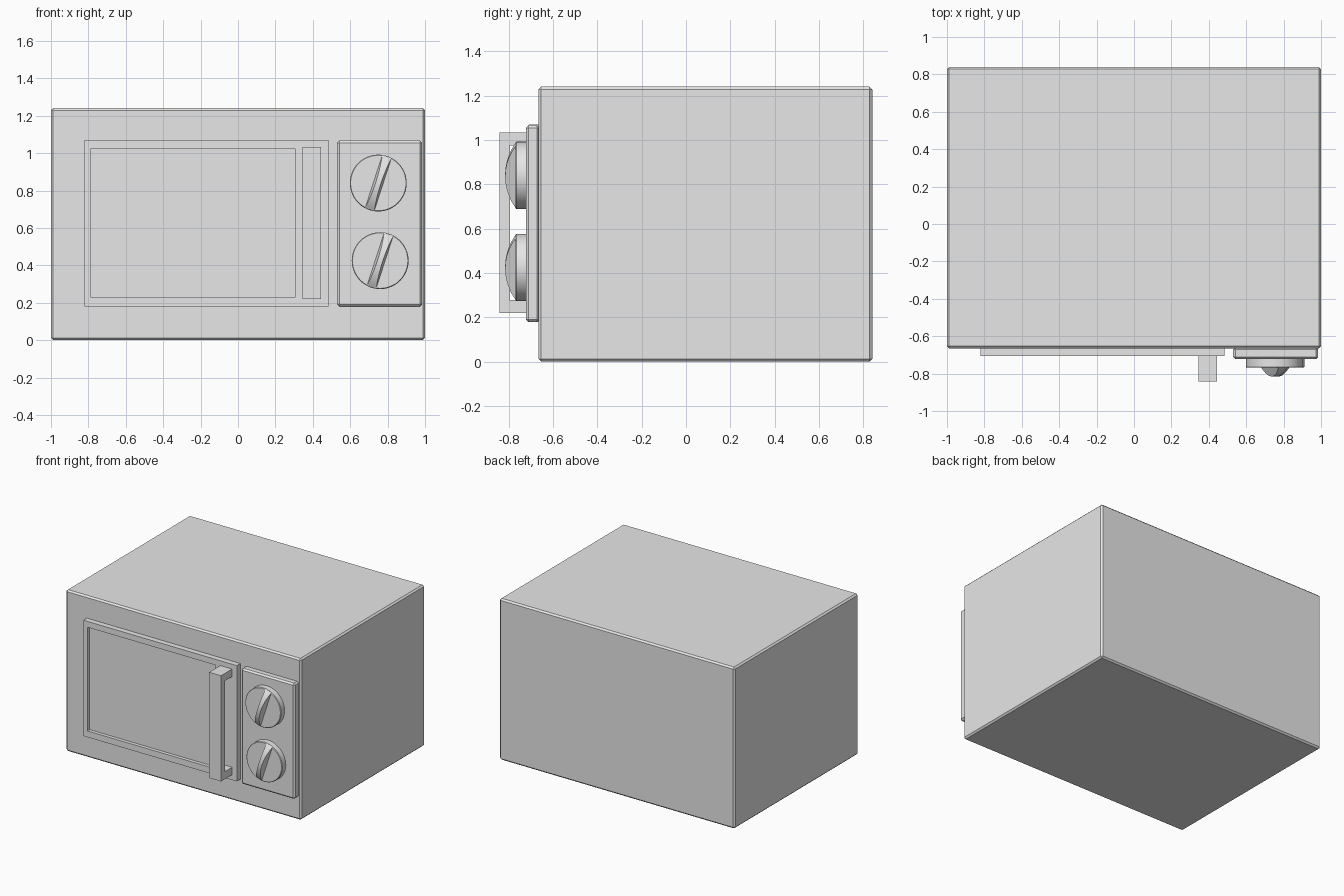
import bpy, math
from mathutils import Matrix

cube = bpy.data.objects.get("Cube")
if cube:
    bpy.data.objects.remove(cube, do_unlink=True)

GREY = (0.8, 0.8, 0.8, 1)
mat = bpy.data.materials.new("plain grey")
mat.use_nodes = True
mat.diffuse_color = GREY
mat.node_tree.nodes["Principled BSDF"].inputs["Base Color"].default_value = GREY


def bevel(obj, width, segments=1):
    mod = obj.modifiers.new("edge_bevel", "BEVEL")
    mod.width, mod.segments = width, segments
    mod.limit_method = "ANGLE"


def mesh_object(name, verts, faces):
    mesh = bpy.data.meshes.new(name)
    mesh.from_pydata(verts, [], faces)
    obj = bpy.data.objects.new(name, mesh)
    bpy.context.collection.objects.link(obj)
    mesh.materials.append(mat)
    return obj


def box(name, xs, ys, zs, edge=0):
    verts = [(x, y, z) for x in xs for y in ys for z in zs]
    faces = [(0, 1, 3, 2), (4, 6, 7, 5), (0, 4, 5, 1),
             (2, 3, 7, 6), (0, 2, 6, 4), (1, 5, 7, 3)]
    obj = mesh_object(name, verts, faces)
    if edge:
        bevel(obj, edge)
    return obj


def extrude(name, outline, y_front, y_back):
    """Closed prism along y from an outline of (x, z) points."""
    n = len(outline)
    verts = [(x, y, z) for y in (y_front, y_back) for x, z in outline]
    faces = [tuple(range(n)), tuple(range(2 * n - 1, n - 1, -1))]
    faces += [(i, i + n, (i + 1) % n + n, (i + 1) % n) for i in range(n)]
    return mesh_object(name, verts, faces)


# Cabinet
box("cabinet", (-1, 1), (-0.665, 0.84), (0, 1.24), 0.012)

# Door: frame around a sunken window
def rectangle(x0, x1, z0, z1, y):
    return [(x0, y, z0), (x1, y, z0), (x1, y, z1), (x0, y, z1)]


outer = (-0.82, 0.485, 0.18, 1.07)
inner = (-0.785, 0.305, 0.228, 1.025)
rings = (rectangle(*outer, -0.66) + rectangle(*outer, -0.707)
         + rectangle(*inner, -0.707) + rectangle(*inner, -0.68))
door_faces = [(r * 4 + i, r * 4 + (i + 1) % 4, r * 4 + 4 + (i + 1) % 4, r * 4 + 4 + i)
              for r in range(3) for i in range(4)]
door_faces = [f[::-1] for f in door_faces] + [(12, 13, 14, 15), (3, 2, 1, 0)]
mesh_object("door", rings, [f[::-1] if len(f) == 4 and f[0] not in (12, 3) else f
                            for f in door_faces])

# Handle: bracket with a grip and two feet, drawn in (y, z)
bracket = [(-0.7, 0.22), (-0.842, 0.22), (-0.842, 1.033), (-0.7, 1.033),
           (-0.7, 0.975), (-0.795, 0.975), (-0.795, 0.278), (-0.7, 0.278)]
handle = extrude("door_handle", bracket, -0.445, -0.345)
handle.data.transform(Matrix(((0, -1, 0), (1, 0, 0), (0, 0, 1))).to_4x4())

# Control panel
box("control_panel", (0.53, 0.985), (-0.722, -0.66), (0.178, 1.067), 0.012)

# Knobs: a disc with a tilted, arched and tapered finger grip
RADIUS, ARC = 0.152, 0.25
half_angle = math.asin(0.148 / ARC)
for label, x, z in (("upper", 0.75, 0.84), ("lower", 0.76, 0.425)):
    circle = [(x + RADIUS * math.cos(a), z + RADIUS * math.sin(a))
              for a in (i * math.tau / 48 for i in range(48))]
    disc = extrude(label + "_knob_disc", circle, -0.768, -0.715)
    bevel(disc, 0.004)

    angles = [half_angle * (i / 8 - 1) for i in range(17)]
    verts, n = [], len(angles)
    for side in (-1, 1):
        for base in (True, False):
            for a in angles:
                rise = 0.0 if base else ARC * (math.cos(a) - math.cos(half_angle))
                verts.append((side * (0.026 - 0.25 * rise), -0.767 - rise,
                              ARC * math.sin(a)))
    faces = []
    for i in range(n - 1):
        faces += [(i, i + n, i + n + 1, i + 1),
                  (2 * n + i, 2 * n + i + 1, 3 * n + i + 1, 3 * n + i),
                  (n + i, 3 * n + i, 3 * n + i + 1, n + i + 1),
                  (i, i + 1, 2 * n + i + 1, 2 * n + i)]
    grip = mesh_object(label + "_knob_grip", verts, faces)
    grip.matrix_world = Matrix.Translation((x, 0, z)) @ Matrix.Rotation(math.radians(18), 4, "Y")

    for part in (disc, grip):
        bpy.ops.object.select_all(action="DESELECT")
        part.select_set(True)
        bpy.context.view_layer.objects.active = part
        bpy.ops.object.shade_smooth_by_angle(angle=math.radians(30))

# Make every face point outwards
import bmesh
for obj in bpy.context.collection.objects:
    if obj.type == "MESH":
        bm = bmesh.new()
        bm.from_mesh(obj.data)
        bmesh.ops.recalc_face_normals(bm, faces=bm.faces)
        bm.to_mesh(obj.data)
        bm.free()
